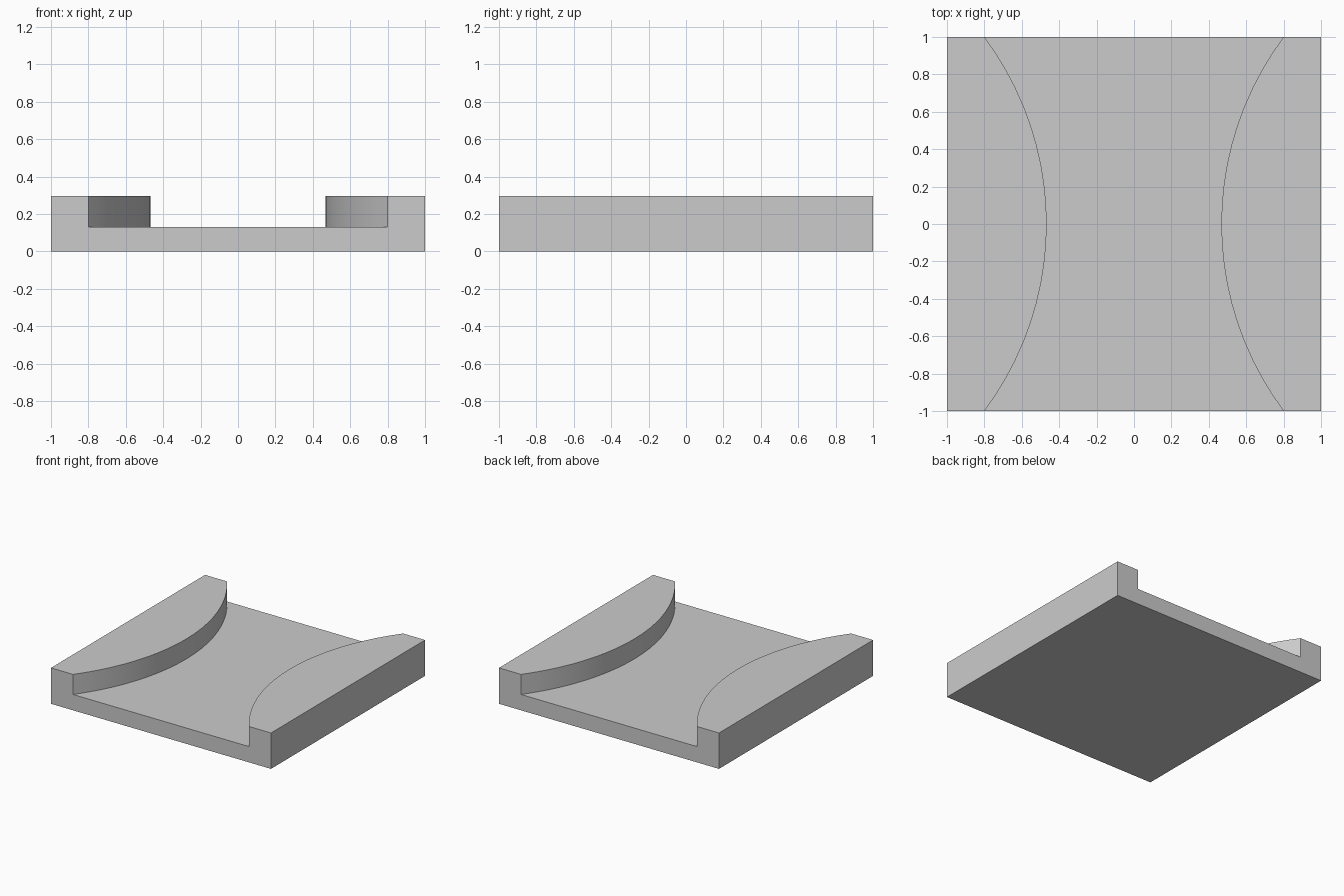
import bpy, bmesh, math

if "Cube" in bpy.data.objects:
    bpy.data.objects.remove(bpy.data.objects["Cube"])

WIDTH, HEIGHT, FLOOR = 2.0, 0.295, 0.13
WAIST, MOUTH = 0.467, 0.80        # channel half-widths at the middle and ends
STEPS = 20


def prism(name, outline, z0, z1):
    """Extrude a counter-clockwise outline from z0 up to z1."""
    bm = bmesh.new()
    face = bm.faces.new([bm.verts.new((x, y, z0)) for x, y in outline])
    top = bmesh.ops.extrude_face_region(bm, geom=[face])["geom"]
    bmesh.ops.translate(bm, vec=(0, 0, z1 - z0),
                        verts=[v for v in top if isinstance(v, bmesh.types.BMVert)])
    bmesh.ops.recalc_face_normals(bm, faces=bm.faces)
    mesh = bpy.data.meshes.new(name)
    bm.to_mesh(mesh)
    bm.free()
    obj = bpy.data.objects.new(name, mesh)
    bpy.context.collection.objects.link(obj)
    return obj


# Square block
h = WIDTH / 2
block = prism("channel_block", [(-h, -h), (h, -h), (h, h), (-h, h)], 0, HEIGHT)

# Hourglass channel: circular arc bulging inward on each side
sag = MOUTH - WAIST
radius = (h * h + sag * sag) / (2 * sag)
half_angle = math.asin(h / radius)
arc = []
for i in range(STEPS + 1):
    a = half_angle * (2 * i / STEPS - 1)
    arc.append((WAIST + radius * (1 - math.cos(a)), radius * math.sin(a)))
right = [(MOUTH, -h - 0.1)] + arc + [(MOUTH, h + 0.1)]
outline = right + [(-x, -y) for x, y in right]
cutter = prism("channel_cutter", outline, FLOOR, HEIGHT + 0.1)
cutter.hide_render = True

# Carve the channel and apply
bpy.context.view_layer.objects.active = block
block.select_set(True)
cut = block.modifiers.new("carve_channel", "BOOLEAN")
cut.operation, cut.solver, cut.object = "DIFFERENCE", "EXACT", cutter
bpy.ops.object.modifier_apply(modifier=cut.name)
bpy.data.objects.remove(cutter)

bpy.ops.object.shade_smooth_by_angle(angle=math.radians(30))
